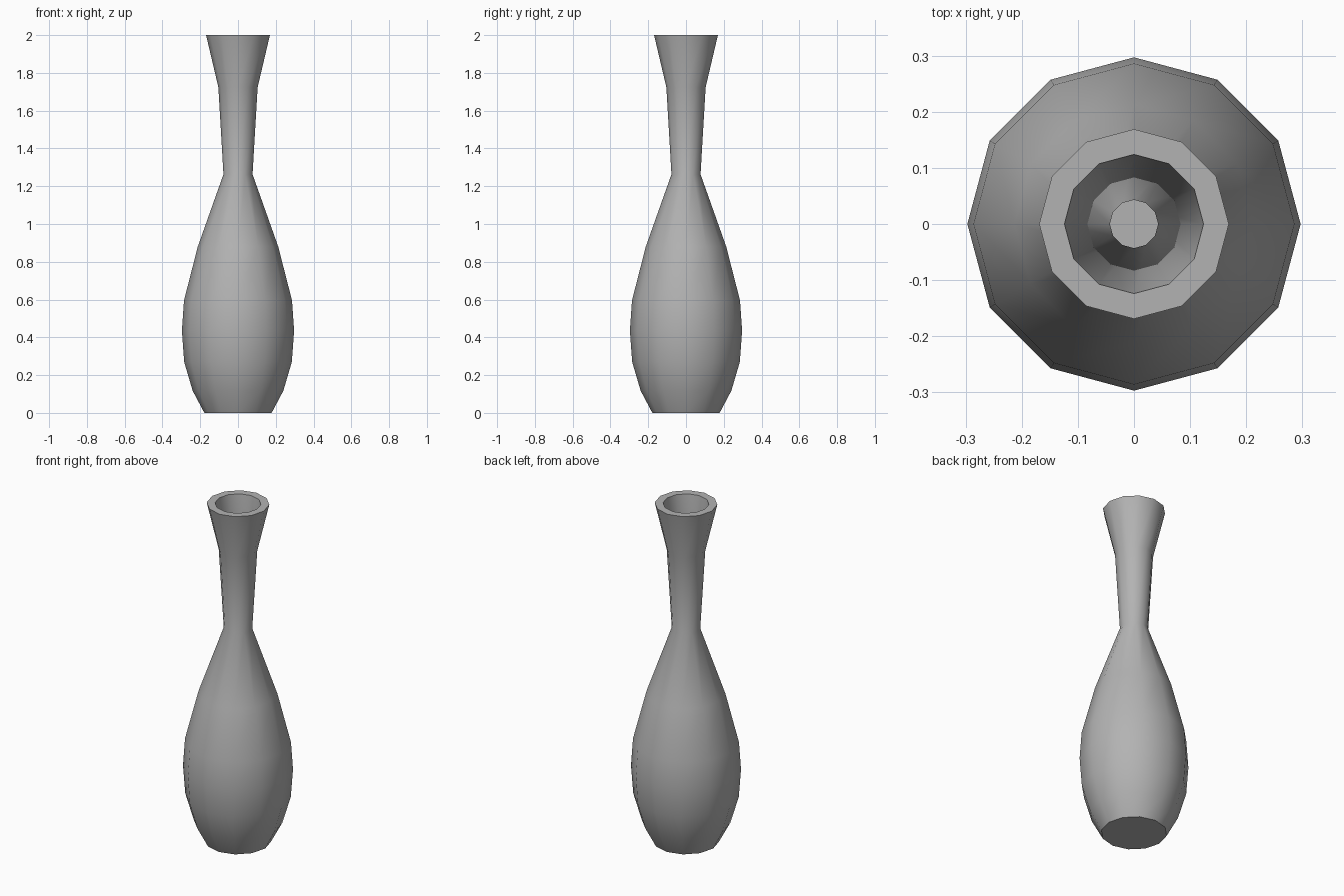
import bpy, bmesh, math

if "Cube" in bpy.data.objects:
    bpy.data.objects.remove(bpy.data.objects["Cube"])

SIDES = 12

# (radius, height) from foot to rim
outer = [(0.178, 0), (0.24, 0.117), (0.285, 0.27), (0.297, 0.435), (0.286, 0.595),
         (0.213, 0.88), (0.077, 1.263), (0.104, 1.724), (0.169, 2.0)]
# hollow inside: straight funnel to the neck, then the belly and inner floor
inner = [(0.124, 2.0), (0.043, 1.27), (0.175, 0.87), (0.246, 0.59),
         (0.257, 0.435), (0.246, 0.28), (0.203, 0.135), (0.155, 0.04)]


def lathe(name, profile):
    bm = bmesh.new()
    rings = [[bm.verts.new((r * math.cos(2 * math.pi * i / SIDES),
                            r * math.sin(2 * math.pi * i / SIDES), z))
              for i in range(SIDES)] for r, z in profile]
    for a, b in zip(rings, rings[1:]):
        for i in range(SIDES):
            j = (i + 1) % SIDES
            bm.faces.new((a[i], a[j], b[j], b[i]))
    # close the underside and the inner floor
    bm.faces.new(rings[0][::-1])
    bm.faces.new(rings[-1])
    bmesh.ops.recalc_face_normals(bm, faces=bm.faces)
    mesh = bpy.data.meshes.new(name)
    bm.to_mesh(mesh)
    bm.free()
    obj = bpy.data.objects.new(name, mesh)
    bpy.context.collection.objects.link(obj)
    return obj


# Hollow vase with a smooth body and sharp rim and foot
vase = lathe("vase", outer + inner)
bpy.context.view_layer.objects.active = vase
vase.select_set(True)
bpy.ops.object.shade_smooth_by_angle(angle=math.radians(40))

# Dark grey glaze
glaze = bpy.data.materials.new("dark_grey")
glaze.diffuse_color = (0.45, 0.45, 0.45, 1)
glaze.use_nodes = True
glaze.node_tree.nodes["Principled BSDF"].inputs["Base Color"].default_value = glaze.diffuse_color
vase.data.materials.append(glaze)
